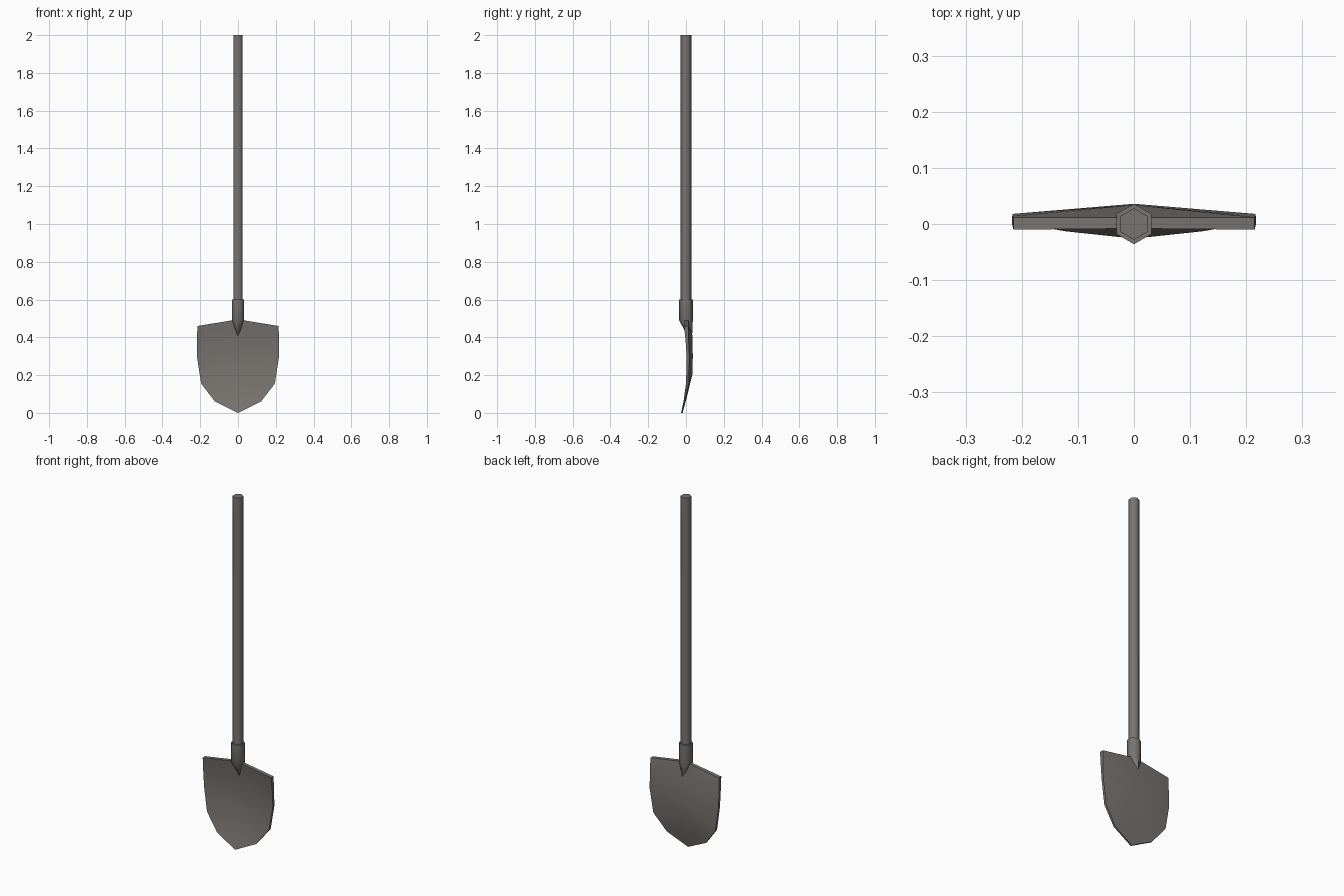
import bpy, bmesh, math

if "Cube" in bpy.data.objects:
    bpy.data.objects.remove(bpy.data.objects["Cube"])

mat = bpy.data.materials.new("weathered grey brown")
mat.diffuse_color = (0.19, 0.175, 0.162, 1)
mat.use_nodes = True
mat.node_tree.nodes["Principled BSDF"].inputs["Base Color"].default_value = mat.diffuse_color


def finish(name, bm, angle):
    bmesh.ops.recalc_face_normals(bm, faces=bm.faces)
    me = bpy.data.meshes.new(name)
    bm.to_mesh(me)
    bm.free()
    ob = bpy.data.objects.new(name, me)
    bpy.context.collection.objects.link(ob)
    me.materials.append(mat)
    bpy.ops.object.select_all(action='DESELECT')
    ob.select_set(True)
    bpy.context.view_layer.objects.active = ob
    bpy.ops.object.shade_smooth_by_angle(angle=math.radians(angle))
    return ob


def hex_loft(name, rings):
    """Six-sided tube through (z, y centre, x scale radius, y radius), corners on the y axis."""
    bm = bmesh.new()
    loops = []
    for z, yc, rx, ry in rings:
        loops.append([bm.verts.new((rx * math.sin(i * math.pi / 3),
                                    yc + ry * math.cos(i * math.pi / 3), z)) for i in range(6)])
    for a, b in zip(loops, loops[1:]):
        for i in range(6):
            j = (i + 1) % 6
            bm.faces.new((a[i], a[j], b[j], b[i]))
    bm.faces.new(loops[0])
    bm.faces.new(loops[-1])
    return finish(name, bm, 65)


# Long handle and the metal socket that tapers into the blade
hex_loft("handle", [(0.50, 0, 0.028, 0.028), (2.0, 0, 0.028, 0.028)])
hex_loft("socket", [(0.405, 0.023, 0.002, 0.009), (0.44, 0.012, 0.016, 0.022),
                    (0.49, 0, 0.036, 0.036), (0.60, 0, 0.036, 0.036)])

# Dished blade: half width, edge z, centre z, edge front/back y, centre front/back y
rows = [(0.215, 0.46, 0.495, -0.010, 0.012, -0.008, 0.012),
        (0.217, 0.38, 0.41, -0.002, 0.014, 0.012, 0.034),
        (0.216, 0.29, 0.30, 0.004, 0.018, 0.020, 0.036),
        (0.195, 0.155, 0.205, 0.000, 0.015, 0.018, 0.034),
        (0.122, 0.06, 0.085, -0.013, -0.003, -0.005, 0.005)]
bm = bmesh.new()
grid = []
for hw, ze, zc, fe, be, fc, bc in rows:
    front = [bm.verts.new(p) for p in ((-hw, fe, ze), (0, fc, zc), (hw, fe, ze))]
    back = [bm.verts.new(p) for p in ((hw, be, ze), (0, bc, zc), (-hw, be, ze))]
    grid.append(front + back)
for a, b in zip(grid, grid[1:]):
    for i in range(6):
        j = (i + 1) % 6
        bm.faces.new((a[i], a[j], b[j], b[i]))
t = grid[0]
bm.faces.new((t[0], t[1], t[4], t[5]))
bm.faces.new((t[1], t[2], t[3], t[4]))
# Pointed tip
tf = bm.verts.new((0, -0.026, 0))
tb = bm.verts.new((0, -0.018, 0))
e = grid[-1]
for f in ((e[0], e[1], tf), (e[1], e[2], tf), (e[3], e[4], tb), (e[4], e[5], tb),
          (e[2], e[3], tb, tf), (e[5], e[0], tf, tb)):
    bm.faces.new(f)
finish("blade", bm, 40)
